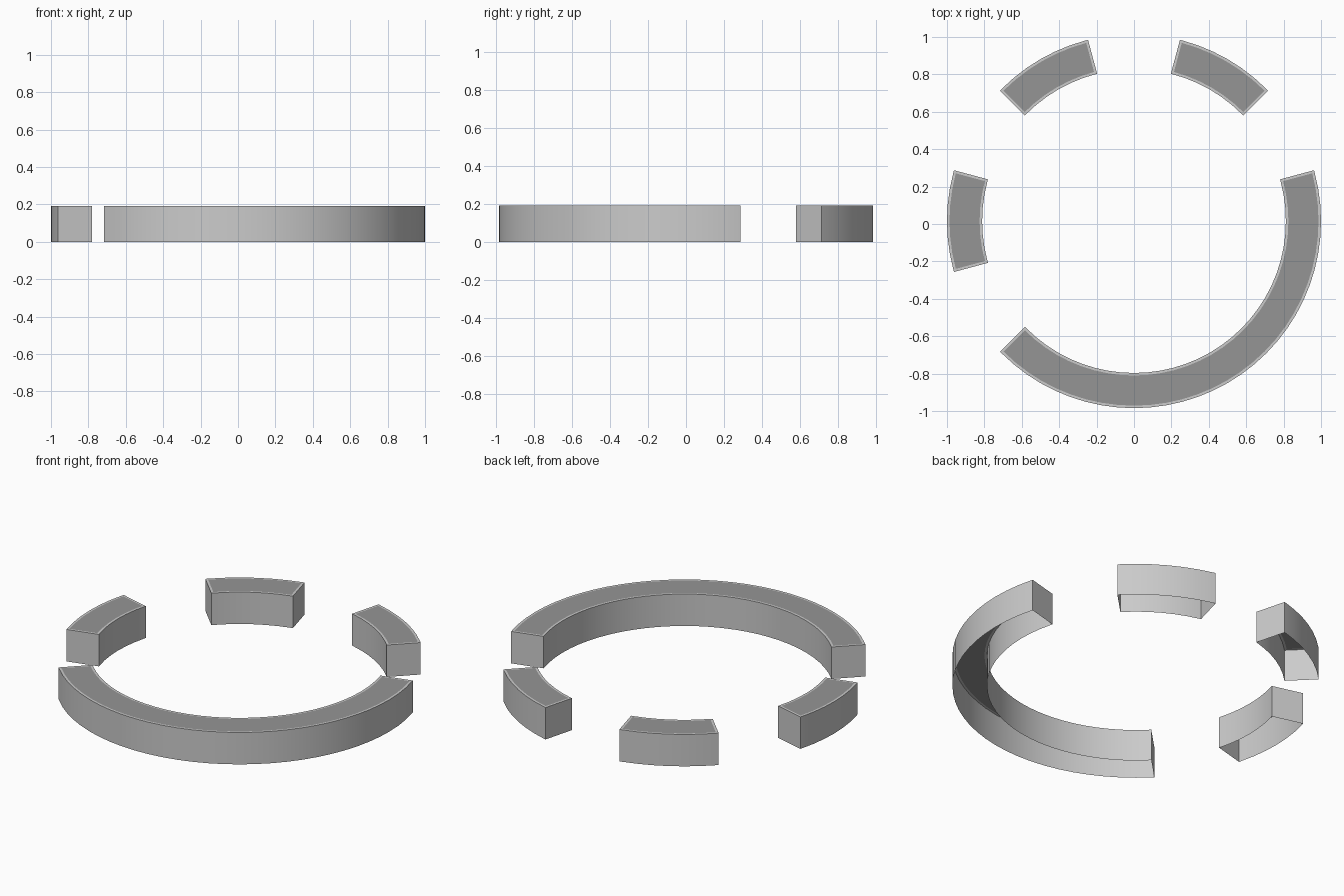
import bpy, bmesh
from math import radians, sin, cos, pi

if "Cube" in bpy.data.objects:
    bpy.data.objects.remove(bpy.data.objects["Cube"])

R_OUT, R_IN = 1.0, 0.812      # outer and inner radius of the ring
HEIGHT = 0.192
RIM = 0.0135                  # flat border round each top panel
CENTRE_Y = 0.0155

dark = bpy.data.materials.new("dark_top")
dark.diffuse_color = (0.3, 0.3, 0.3, 1)
dark.use_nodes = True
dark.node_tree.nodes["Principled BSDF"].inputs["Base Color"].default_value = dark.diffuse_color


def arc_block(name, start, end):
    """Open-bottomed arc block with a dark inset top panel."""
    bm = bmesh.new()
    profile = [(R_IN, 0), (R_IN, HEIGHT), (R_IN + RIM, HEIGHT),
               (R_OUT - RIM, HEIGHT), (R_OUT, HEIGHT), (R_OUT, 0)]
    n = round((end - start) / 5)
    stations = [(radians(start + (end - start) * i / n), 0) for i in range(n + 1)]
    # End walls sit one rim width beyond the panel
    stations = [(radians(start), -RIM)] + stations + [(radians(end), RIM)]
    rows = [[bm.verts.new((r * cos(a) - d * sin(a),
                           r * sin(a) + d * cos(a) + CENTRE_Y, z))
             for r, z in profile] for a, d in stations]

    # Walls, rim and panel
    for i in range(len(rows) - 1):
        for j in range(len(profile) - 1):
            f = bm.faces.new((rows[i][j], rows[i][j + 1],
                              rows[i + 1][j + 1], rows[i + 1][j]))
            if j == 2 and 0 < i < len(rows) - 2:
                f.material_index = 1
    # End caps
    bm.faces.new(rows[0])
    bm.faces.new(rows[-1][::-1])
    bmesh.ops.recalc_face_normals(bm, faces=bm.faces)
    if max(bm.faces, key=lambda f: abs(f.normal.z)).normal.z < 0:
        bmesh.ops.reverse_faces(bm, faces=bm.faces)

    me = bpy.data.meshes.new(name)
    bm.to_mesh(me)
    bm.free()
    me.materials.append(None)
    me.materials.append(dark)
    ob = bpy.data.objects.new(name, me)
    bpy.context.collection.objects.link(ob)
    bpy.ops.object.select_all(action='DESELECT')
    ob.select_set(True)
    bpy.context.view_layer.objects.active = ob
    bpy.ops.object.shade_smooth_by_angle(angle=radians(30))


# Long front arc and three short blocks
arc_block("long_arc", -135, 15)
for name, start in (("right_block", 45), ("back_left_block", 105), ("left_block", 165)):
    arc_block(name, start, start + 30)
